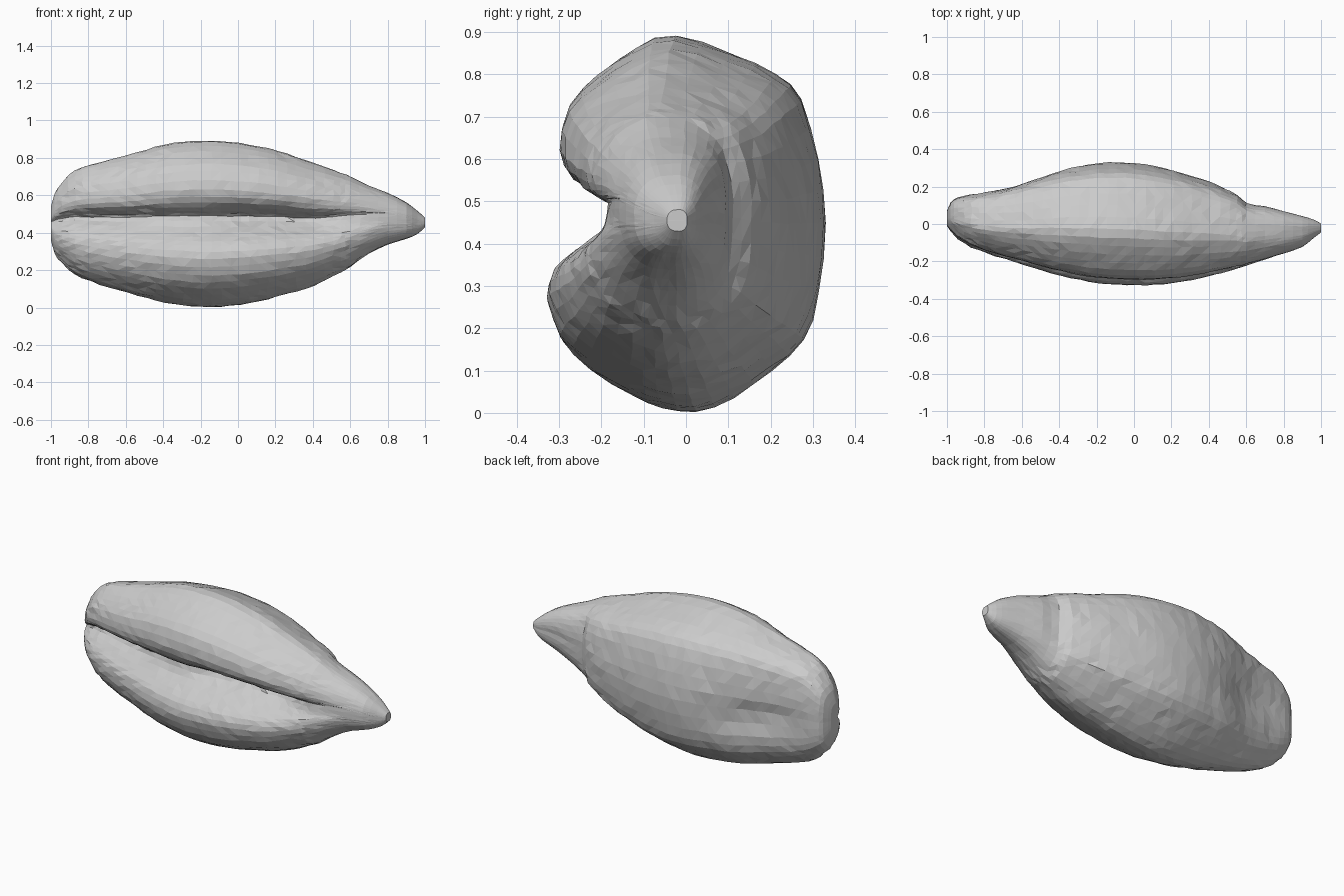
import bpy, bmesh, math, random
from mathutils import Vector

if "Cube" in bpy.data.objects:
    bpy.data.objects.remove(bpy.data.objects["Cube"])

random.seed(4)

# Stations along the grain: x, bottom z, top z, front y, back y, extra crease depth
STATIONS = [
    (-1.00, .36, .54, -.01, .07, 0), (-.98, .29, .61, -.04, .115, .05),
    (-.94, .24, .67, -.08, .14, .12), (-.87, .18, .735, -.125, .155, .18),
    (-.75, .13, .775, -.17, .175, .2), (-.60, .085, .81, -.215, .21, .12),
    (-.40, .03, .87, -.275, .285, .0), (-.20, .003, .892, -.315, .325, .0),
    (0.00, .015, .88, -.327, .325, .12), (.20, .055, .84, -.318, .29, .12),
    (.40, .115, .775, -.28, .225, .08), (.55, .19, .72, -.242, .155, .05),
    (.60, .22, .70, -.225, .11, 0), (.70, .29, .65, -.193, .092, 0),
    (.80, .34, .61, -.157, .065, 0), (.90, .37, .56, -.122, .04, 0),
    (.96, .395, .515, -.075, .022, 0), (1.00, .43, .48, -.045, .002, 0),
]
# Kidney-shaped cross-section (y, z), bottom -> back -> top -> front crease
SECTION = [
    (.02, .002), (.11, .035), (.20, .10), (.275, .17), (.31, .28), (.327, .45),
    (.31, .60), (.27, .74), (.21, .80), (.10, .85), (-.03, .892), (-.12, .865),
    (-.21, .80), (-.275, .73), (-.297, .63), (-.27, .56), (-.215, .515),
    (-.17, .49), (-.20, .43), (-.265, .375), (-.31, .33), (-.327, .26),
    (-.295, .17), (-.23, .10), (-.13, .04), (-.06, .012),
]


def slopes(i, k):
    a, b = STATIONS[max(i - 1, 0)], STATIONS[min(i + 1, len(STATIONS) - 1)]
    return (b[k] - a[k]) / (b[0] - a[0])


def station(x):
    """Hermite interpolation between neighbouring stations."""
    i = max(j for j in range(len(STATIONS) - 1) if STATIONS[j][0] <= x)
    a, b = STATIONS[i], STATIONS[i + 1]
    h = b[0] - a[0]
    t = (x - a[0]) / h
    return [(2*t**3 - 3*t*t + 1) * a[k] + (3*t*t - 2*t**3) * b[k]
            + h * ((t**3 - 2*t*t + t) * slopes(i, k) + (t**3 - t*t) * slopes(i + 1, k))
            for k in range(1, 6)]


def outline():
    """Section normalised to -1..1, subdivided once with a smooth midpoint."""
    pts = [Vector((y / .327, (z - .447) / .445)) for y, z in SECTION]
    n, out = len(pts), []
    for i in range(n):
        p, q, r, s = (pts[(i + j) % n] for j in (-1, 0, 1, 2))
        out += [q, (q + r) * .5625 - (p + s) * .0625]
    return out


def ramp(x, a, b):
    return min(max((x - a) / (b - a), 0), 1)


ring_shape = outline()
xs = [-1, -.993, -.98, -.962, -.94, -.905, -.87, -.83]
xs += [-.79 + i * .05 for i in range(27)]
xs += [.55, .575, .60, .65, .70, .75, .80, .85, .90, .93, .96, .98, 1.0]

# Grain body, lofted ring by ring
bm = bmesh.new()
rings = []
for x in xs:
    z0, z1, y0, y1, depth = station(x)
    tip = ramp(x, .4, .8)                     # crease fades towards the germ tip
    blunt = ramp(-x, .3, .6)                  # square back shoulders at the blunt end
    size = min(1, (z1 - z0) / .5)
    ring = []
    for p in ring_shape:
        u, w = p
        if u < 0:   # ventral crease, ragged along its length
            ragged = depth * random.uniform(.7, 1.3)
            u += ragged * math.exp(-((w - .1) / .11) ** 2)
        elif w < .7:   # shallow dent low on the back
            u -= .12 * math.exp(-((x + .6) / .2) ** 2 - ((w + .1) / .15) ** 2)
        oval = p.normalized()
        square = abs(2 * oval.x * oval.y)
        oval *= 1 + (.13 if p.x > 0 else .05) * square
        u, w = u + (oval.x - u) * tip, w + (oval.y - w) * tip
        if p.x > 0:
            u, w = (c * (1 + .09 * blunt * square) for c in (u, w))
        jit = .004 * size ** 2 if x > -.97 else 0
        ring.append(bm.verts.new((
            x + random.uniform(-jit, jit) * 1.5,
            (y0 + y1) / 2 + u * (y1 - y0) / 2 + random.uniform(-jit, jit) * .6,
            (z0 + z1) / 2 + w * (z1 - z0) / 2 + random.uniform(-jit, jit) * .6)))
    rings.append(ring)

n = len(ring_shape)
for a, b in zip(rings, rings[1:]):
    for i in range(n):
        j = (i + 1) % n
        bm.faces.new((a[i], a[j], b[j], b[i]))
for ring in (rings[0], rings[-1]):
    bm.faces.new(ring)
bmesh.ops.recalc_face_normals(bm, faces=bm.faces)
bmesh.ops.triangulate(bm, faces=bm.faces)

mesh = bpy.data.meshes.new("grain_kernel")
bm.to_mesh(mesh)
bm.free()
kernel = bpy.data.objects.new("grain_kernel", mesh)
bpy.context.collection.objects.link(kernel)
